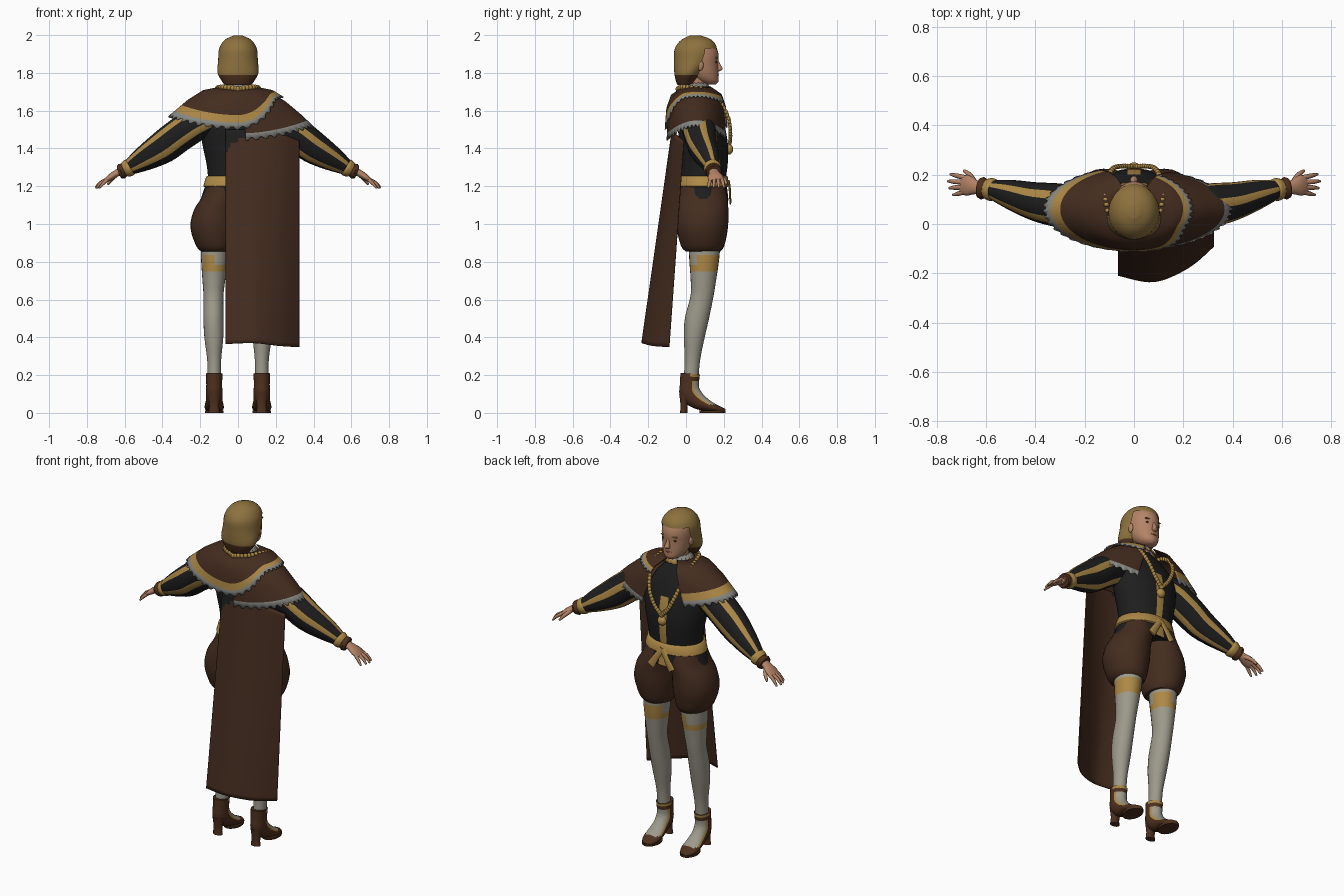
import bpy, bmesh, math, random
from mathutils import Vector

random.seed(4)
if "Cube" in bpy.data.objects:
    bpy.data.objects.remove(bpy.data.objects["Cube"])


def material(name, *srgb):
    c = [(v / 255) ** 2.2 for v in srgb] + [1]
    m = bpy.data.materials.new(name)
    m.use_nodes = True
    m.diffuse_color = c
    m.node_tree.nodes["Principled BSDF"].inputs["Base Color"].default_value = c
    return m


HAIR = material("dark blond hair", 140, 113, 64)
SKIN = material("skin", 178, 130, 102)
BROWN = material("brown cloth", 70, 48, 36)
BLACK = material("black cloth", 35, 35, 35)
GOLD = material("gold trim", 172, 136, 72)
LACE = material("grey lace", 136, 136, 132)
STOCKING = material("pale stocking", 156, 152, 138)
LEATHER = material("brown leather", 78, 51, 35)
LIPS = material("lips", 150, 88, 74)


def finish(name, bm, mats, angle=50, thick=0):
    bmesh.ops.recalc_face_normals(bm, faces=bm.faces)
    me = bpy.data.meshes.new(name)
    bm.to_mesh(me)
    bm.free()
    for m in mats:
        me.materials.append(m)
    ob = bpy.data.objects.new(name, me)
    bpy.context.collection.objects.link(ob)
    bpy.ops.object.select_all(action='DESELECT')
    ob.select_set(True)
    bpy.context.view_layer.objects.active = ob
    bpy.ops.object.shade_smooth_by_angle(angle=math.radians(angle))
    if thick:
        ob.modifiers.new("thickness", 'SOLIDIFY').thickness = thick
    return ob


def spline(pts, steps):
    """Smooth interpolation through tuples of any length."""
    out = []
    for k in range(len(pts) - 1):
        p = [pts[max(0, min(len(pts) - 1, k + d))] for d in (-1, 0, 1, 2)]
        for s in range(steps):
            t = s / steps
            out.append([b + .5 * t * (c - a + t * (2*a - 5*b + 4*c - d + t * (3*b - a - 3*c + d)))
                        for a, b, c, d in zip(*p)])
    return out + [list(pts[-1])]


def grid(bm, rows, closed, rule=None):
    vs = [[bm.verts.new(p) for p in row] for row in rows]
    n = len(vs[0])
    for i in range(len(vs) - 1):
        for j in range(n if closed else n - 1):
            k = (j + 1) % n
            f = bm.faces.new((vs[i][j], vs[i][k], vs[i+1][k], vs[i+1][j]))
            if rule:
                f.material_index = rule(f.calc_center_median(), i, j)
    return vs


def tube(name, pts, mats, rule=None, n=24, steps=3, side=None, bm=None, cut=None):
    """Loft of ellipses (x, y, z, ra, rb); level rings unless a side axis is given."""
    own = bm is None
    bm = bm or bmesh.new()
    path = spline(pts, steps)
    rows = []
    for i, (x, y, z, ra, rb) in enumerate(path):
        S, U = Vector((1, 0, 0)), Vector((0, 1, 0))
        if side:
            a, b = path[max(i - 1, 0)], path[min(i + 1, len(path) - 1)]
            T = (Vector(b[:3]) - Vector(a[:3])).normalized()
            S = Vector(side)
            S = (S - T * S.dot(T)).normalized()
            U = T.cross(S)
        rows.append([Vector((x, y, z)) + S * ra * math.cos(q) + U * rb * math.sin(q)
                     for q in (math.tau * j / n for j in range(n))])
    vs = grid(bm, rows, True, rule)
    bm.faces.new(vs[0])
    last = bm.faces.new(vs[-1])
    last.material_index = rule(last.calc_center_median(), len(path) - 2, 0) if rule else 0
    if cut:
        bmesh.ops.delete(bm, geom=[f for f in bm.faces if cut(f.calc_center_median())], context='FACES')
    if own:
        return finish(name, bm, mats)


def ball(bm, loc, size):
    made = bmesh.ops.create_uvsphere(bm, u_segments=14, v_segments=10, radius=1)
    for v in made["verts"]:
        v.co = Vector(loc) + Vector(a * b for a, b in zip(v.co, size))


def blobs(name, mat, items):
    bm = bmesh.new()
    for loc, size in items:
        ball(bm, loc, size)
    return finish(name, bm, [mat], 80)


# Head, face and hair
tube("neck", [(0, .05, 1.66, .06, .06), (0, .055, 1.72, .05, .052), (0, .065, 1.8, .052, .055)], [SKIN])
tube("head", [(0, .13, 1.738, .02, .025), (0, .117, 1.755, .05, .055), (0, .09, 1.795, .073, .082),
              (0, .075, 1.85, .083, .096), (0, .068, 1.9, .086, .104), (0, .06, 1.95, .075, .09),
              (0, .055, 1.985, .03, .04)], [SKIN], n=32)
tube("nose", [(0, .163, 1.868, .007, .007), (0, .172, 1.84, .011, .013), (0, .178, 1.82, .016, .017),
              (0, .168, 1.808, .01, .008)], [SKIN], n=14)
blobs("lips", LIPS, [((0, .165, 1.788), (.024, .01, .005)), ((0, .163, 1.78), (.02, .01, .005))])
blobs("eyes", LEATHER, [((s * .033, .157, 1.858), (.014, .008, .006)) for s in (1, -1)])
blobs("eyebrows", HAIR, [((s * .035, .16, 1.88), (.021, .008, .004)) for s in (1, -1)])
blobs("ears", SKIN, [((s * .087, .075, 1.84), (.01, .018, .028)) for s in (1, -1)])
tube("hair", [(0, -.005, 1.735, .07, .04), (0, 0, 1.76, .088, .054), (0, .012, 1.8, .108, .074),
              (0, .04, 1.87, .105, .103), (0, .052, 1.93, .099, .111), (0, .055, 1.975, .07, .08),
              (0, .05, 1.999, .02, .025)], [HAIR, LEATHER],
     rule=lambda c, i, j: int(c.z < 1.79), n=40, steps=4,
     cut=lambda c: c.z < 1.935 and c.y > .075 + .5 * max(0, c.z - 1.86))

# Doublet with a gold front band, and the belt
tube("doublet", [(0, .09, 1.125, .2, .135), (0, .09, 1.19, .178, .128), (0, .09, 1.24, .16, .122),
                 (0, .095, 1.32, .167, .126), (0, .092, 1.42, .188, .13), (0, .08, 1.53, .2, .122),
                 (0, .065, 1.62, .17, .1), (0, .055, 1.7, .07, .062)], [BLACK, GOLD],
     rule=lambda c, i, j: int(abs(c.x) < .02 and c.y > .1 and c.z < 1.52), n=48)
tube("belt", [(0, .09, 1.195, .178, .13), (0, .09, 1.2, .184, .136), (0, .09, 1.25, .169, .132),
              (0, .09, 1.255, .16, .125)], [GOLD], n=40, steps=1)
for s, side in ((1, "left"), (-1, "right")):
    tube(side + "_belt_tail", [(0, .226, 1.225, .018, .006), (s * .03, .232, 1.18, .018, .006),
                               (s * .07, .235, 1.115, .024, .005)], [GOLD], n=8, side=(1, 0, 0))
bm = bmesh.new()
rows = [[(r * math.cos(q), .055 + r * math.sin(q), z + .008 * (j % 2)) for j, q in
         enumerate(math.tau * k / 36 for k in range(36))] for r, z in ((.085, 1.7), (.07, 1.718), (.057, 1.742))]
grid(bm, rows, True, lambda c, i, j: i)
finish("neck_ruff", bm, [GOLD, LACE], 40, .005)


# Shoulder capes: one draped surface, two layers
def drape(deg, r, lift=0):
    rings = [(0, .07, .06, 1.715, 1.715), (.35, .17, .125, 1.695, 1.67),
             (.65, .25, .15, 1.645, 1.6), (1, .345, .158, 1.565, 1.5), (1.3, .42, .162, 1.49, 1.41)]
    k = next(i for i in range(4) if r <= rings[i + 1][0] or i == 3)
    t = (r - rings[k][0]) / (rings[k + 1][0] - rings[k][0])
    _, rx, ry, zs, zf = [a + t * (b - a) for a, b in zip(rings[k], rings[k + 1])]
    c, s = math.cos(math.radians(deg)), math.sin(math.radians(deg))
    return Vector(((rx + lift) * c, .06 + (ry + lift) * s, zs * c * c + zf * s * s + lift))


def shoulder_cape(name, start, end, reach, marks, bands, lift, n):
    angles = [start + (end - start) * j / n for j in range(n + 1)]
    rows = []
    for m in marks:
        rows.append([drape(q, reach(q) * m + (.045 * (j % 4 < 2) if m == marks[-1] else 0), lift)
                     for j, q in enumerate(angles)])
    bm = bmesh.new()
    grid(bm, rows, False, lambda c, i, j: bands[i])
    finish(name, bm, [BROWN, GOLD, LACE], 50, .006)


def upper_reach(q):
    t = min(1, max(0, (q - 270) / 65))
    return 1 - .48 * t * t * (3 - 2 * t)


shoulder_cape("upper_shoulder_cape", 112, 425, upper_reach,
              (0, .2, .35, .5, .65, .78, .92, .95, 1), (0, 0, 0, 0, 0, 1, 2, 2), .014, 144)
shoulder_cape("lower_shoulder_cape", 276, 428, lambda q: 1.16,
              (.1, .3, .45, .56, .7, .82, .93, 1), (0, 0, 0, 0, 0, 0, 2), .003, 80)

# Long cape hanging behind one shoulder
top = spline([(-.065, -.055, 1.5), (.08, -.075, 1.5), (.22, -.062, 1.48), (.325, -.015, 1.44)], 8)
hem = spline([(-.065, -.21, .365), (.08, -.236, .37), (.22, -.18, .355), (.325, -.092, .348)], 8)
bm = bmesh.new()
grid(bm, [[Vector(a).lerp(Vector(b), k / 48) for a, b in zip(top, hem)] for k in range(49)], False,
     lambda c, i, j: int(c.x < .09 and c.z > 1.35 and
                         ((c.x - .09) / .155) ** 2 + ((c.z - 1.35) / .12) ** 2 > 1))
finish("long_cape", bm, [BROWN, BLACK], 50, .006)

# Chain of office with pendant
half = spline([(0, -.045, 1.715), (.08, -.01, 1.725), (.115, .1, 1.71), (.108, .18, 1.645),
               (.085, .225, 1.56), (.045, .235, 1.48), (0, .232, 1.43)], 5)
links = [((s * x, y, z), (.012, .01, .014)) for s in (1, -1) for x, y, z in half]
blobs("chain", GOLD, links + [((0, .228, 1.395), (.027, .022, .027))])

for s, side in ((1, "left"), (-1, "right")):
    # Striped sleeves, cuffs and hands
    tube(side + "_sleeve", [(s * .15, .06, 1.56, .08, .08), (s * .23, .065, 1.525, .09, .09),
                            (s * .32, .078, 1.465, .088, .09), (s * .4, .092, 1.405, .078, .087),
                            (s * .5, .12, 1.345, .06, .066), (s * .575, .14, 1.3, .04, .042)],
         [BLACK, GOLD], rule=lambda c, i, j: int(j % 6 < 2), n=30, side=(0, 1, 0))
    tube(side + "_cuff", [(s * .565, .137, 1.306, .042, .042), (s * .58, .14, 1.297, .047, .047),
                          (s * .6, .143, 1.287, .04, .04)], [GOLD], side=(0, 1, 0))
    tube(side + "_wrist_ruffle", [(s * .596, .143, 1.29, .034, .034), (s * .615, .145, 1.28, .046, .042),
                                  (s * .628, .147, 1.275, .04, .036)], [LEATHER], side=(0, 1, 0), steps=1)
    bm = bmesh.new()
    tube("", [(s * .6, .143, 1.288, .026, .022), (s * .64, .149, 1.27, .028, .019),
              (s * .675, .156, 1.248, .042, .017), (s * .7, .161, 1.23, .036, .011)],
         [], n=16, side=(0, 1, 0), bm=bm)
    for f, reach in zip((-1.5, -.5, .5, 1.5), (.735, .75, .755, .745)):
        y = .16 + f * .019
        tube("", [(s * .685, y, 1.24, .01, .01), (s * (reach - .025), y + f * .005, 1.218, .0095, .009),
                  (s * reach, y + f * .009, 1.19, .005, .005)], [], n=8, side=(0, 1, 0), bm=bm)
    tube("", [(s * .645, .165, 1.262, .013, .013), (s * .668, .2, 1.238, .011, .011),
              (s * .69, .216, 1.21, .006, .006)], [], n=8, side=(0, 1, 0), bm=bm)
    finish(side + "_hand", bm, [SKIN], 60)

    # Puffed breeches, stockings with garters
    tube(side + "_breeches", [(s * .115, .09, .855, .08, .092), (s * .122, .088, .885, .1, .115),
                              (s * .128, .086, .98, .124, .136), (s * .118, .088, 1.07, .117, .136),
                              (s * .09, .09, 1.14, .103, .13), (s * .08, .09, 1.2, .09, .115)], [BROWN], n=28)
    patch = [random.random() < .4 for _ in range(12)]
    tube(side + "_stocking", [(s * .122, .098, .9, .076, .085), (s * .125, .096, .8, .07, .078),
                              (s * .128, .092, .7, .06, .067), (s * .13, .085, .62, .053, .061),
                              (s * .13, .058, .5, .053, .064), (s * .128, .044, .4, .05, .055),
                              (s * .126, .034, .28, .037, .041), (s * .126, .026, .17, .036, .039)],
         [STOCKING, GOLD], n=24, steps=6,
         rule=lambda c, i, j: int(.745 < c.z < .79 or (.79 < c.z < .835 and patch[j // 2])))
    # Heeled shoes with an open instep
    x = s * .126

    def shoe_rule(c, i, j):
        d = abs(j - 17.5)
        if .045 < c.z < .17 and d < 5:
            return 1 if d < 4 else 2
        return 2 if c.z > .19 and d < 6 else 0

    tube(side + "_shoe", [(x, .022, .208, .044, .052), (x, .018, .15, .042, .05), (x, .022, .105, .044, .056),
                          (x, .06, .066, .044, .046), (x, .11, .04, .05, .032), (x, .15, .025, .05, .023),
                          (x, .185, .017, .036, .015), (x, .207, .012, .012, .008)],
         [LEATHER, STOCKING, GOLD], rule=shoe_rule, side=(1, 0, 0))
    tube(side + "_heel", [(x, -.012, 0, .03, .02), (x, -.01, .04, .026, .019), (x, 0, .1, .036, .036)],
         [LEATHER], n=16)
    tube(side + "_sole", [(x, .14, 0, .048, .068), (x, .14, .012, .05, .07)], [LEATHER], steps=1)
